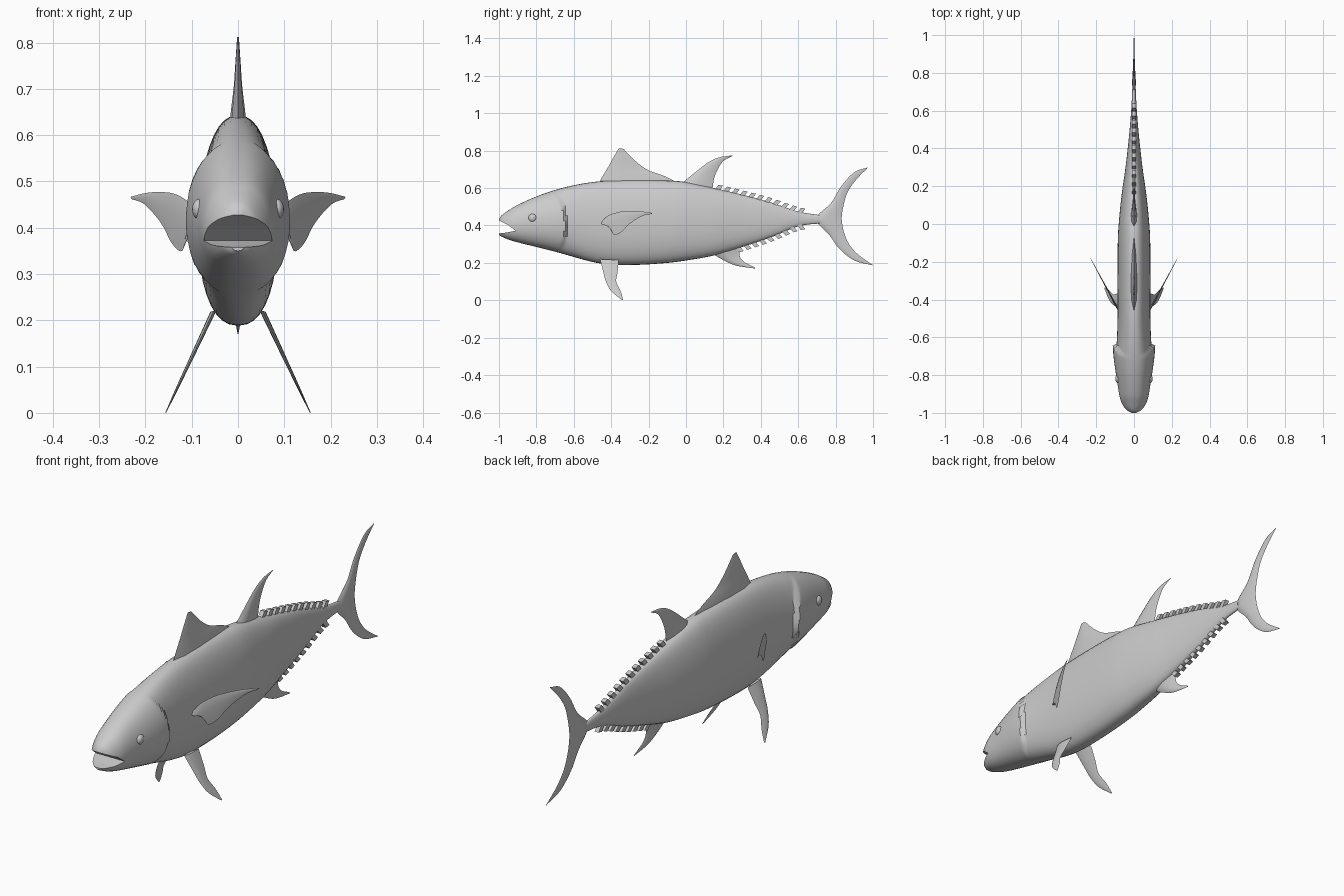
import bpy, bmesh, math
from mathutils import Matrix, Vector

if "Cube" in bpy.data.objects:
    bpy.data.objects.remove(bpy.data.objects["Cube"])


def spline(rows, n):
    """Smoothly resample rows of numbers, n steps per span."""
    def tangent(i, k):
        a, b = max(i - 1, 0), min(i + 1, len(rows) - 1)
        return (rows[b][k] - rows[a][k]) / (b - a)
    out = []
    for i in range(len(rows) - 1):
        for s in range(n):
            t = s / n
            h = (2*t**3 - 3*t**2 + 1, t**3 - 2*t**2 + t, 3*t**2 - 2*t**3, t**3 - t**2)
            out.append([h[0]*rows[i][k] + h[1]*tangent(i, k) + h[2]*rows[i+1][k] + h[3]*tangent(i+1, k)
                        for k in range(len(rows[0]))])
    return out + [list(rows[-1])]


def finish(name, bm, angle=40, mirror=False):
    bmesh.ops.recalc_face_normals(bm, faces=bm.faces)
    me = bpy.data.meshes.new(name)
    bm.to_mesh(me)
    bm.free()
    ob = bpy.data.objects.new(name, me)
    bpy.context.collection.objects.link(ob)
    if mirror:
        ob.modifiers.new("mirror", 'MIRROR')
    smooth(ob, angle)
    return ob


def smooth(ob, angle):
    bpy.ops.object.select_all(action='DESELECT')
    ob.select_set(True)
    bpy.context.view_layer.objects.active = ob
    bpy.ops.object.shade_smooth_by_angle(angle=math.radians(angle))


def loft(rings):
    """Skin closed rings of points and cap both ends."""
    bm = bmesh.new()
    vs = [[bm.verts.new(p) for p in r] for r in rings]
    m = len(vs[0])
    for a, b in zip(vs, vs[1:]):
        for j in range(m):
            bm.faces.new((a[j], a[(j+1) % m], b[(j+1) % m], b[j]))
    bm.faces.new(vs[0])
    bm.faces.new(vs[-1])
    return bm


def fin(name, rows, offset=None, n=5):
    """Rows: leading y, z, trailing y, z, half thickness."""
    rings = []
    for ly, lz, ty, tz, t in spline(rows, n):
        ring = []
        for c, w in ((0, 0), (.15, .8), (.4, 1), (.75, .6), (1, 0), (.75, -.6), (.4, -1), (.15, -.8)):
            y, z = ly + (ty - ly) * c, lz + (tz - lz) * c
            ring.append((w * max(t, .001) + (offset(y, z) if offset else 0), y, z))
        rings.append(ring)
    return finish(name, loft(rings), 50, offset is not None)


# Body: y, top z, bottom z, half width
stations = [(-1, .435, .35, .02), (-.985, .455, .34, .043), (-.95, .48, .325, .064),
            (-.9, .51, .31, .079), (-.8, .555, .285, .092), (-.7, .59, .26, .096),
            (-.6, .615, .232, .09), (-.5, .632, .205, .087), (-.4, .64, .19, .087),
            (-.25, .643, .19, .087), (-.1, .64, .2, .086), (0, .632, .213, .081),
            (.15, .6, .24, .066), (.3, .565, .285, .045), (.45, .525, .335, .028),
            (.6, .475, .395, .015), (.72, .455, .412, .009)]
profile = spline(stations, 9)
rings = []
for y, top, bot, hw in profile:
    ring = []
    for j in range(40):
        a = 2 * math.pi * j / 40
        c, s = math.cos(a), math.sin(a)
        z = (top + bot) / 2 + (top - bot) / 2 * s
        x = hw * math.copysign(abs(c) ** .85, c) * (1 - .07 * s)
        # gill cover flares out and then steps back to the body
        edge = -.64 - 2 * (z - .4) ** 2
        if -.86 < y < edge:
            x += .02 * ((y + .86) / (edge + .86)) ** 1.5 * c * abs(c)
        ring.append((x, y, z))
    rings.append(ring)
body = finish("body", loft(rings), 35)

# Open mouth cut with a wedge
wedge = [(-.912, .372), (-.95, .402), (-1.05, .452), (-1.05, .352), (-.96, .362)]
cutter = finish("mouth_cutter", loft([[(x, y, z) for y, z in wedge] for x in (-.2, .2)]))
cutter.hide_render = True
cut = body.modifiers.new("mouth", 'BOOLEAN')
cut.operation, cut.object, cut.solver = 'DIFFERENCE', cutter, 'EXACT'
bpy.context.view_layer.objects.active = body
bpy.ops.object.modifier_apply(modifier=cut.name)
bpy.data.objects.remove(cutter)
smooth(body, 35)

# Eyes
bm = bmesh.new()
bmesh.ops.create_uvsphere(bm, u_segments=20, v_segments=12, radius=1,
                          matrix=Matrix.Translation((.084, -.82, .44)) @ Matrix.Diagonal((.015, .022, .022, 1)))
finish("eyes", bm, 60, True)

# Single fins
fin("first_dorsal_fin", [(-.475, .61, -.01, .61, .02), (-.445, .665, -.11, .662, .014),
                         (-.415, .715, -.2, .695, .009), (-.39, .76, -.265, .74, .006),
                         (-.36, .812, -.335, .81, .002)])
fin("second_dorsal_fin", [(-.04, .61, .14, .58, .018), (.05, .685, .15, .65, .01), (.12, .738, .17, .70, .006),
                          (.18, .765, .2, .745, .004), (.25, .775, .245, .77, .001)])
fin("anal_fin", [(.13, .255, .3, .295, .016), (.2, .215, .285, .25, .009),
                 (.27, .185, .305, .21, .005), (.37, .17, .366, .177, .001)])
fin("tail_fin", [(.97, .71, .968, .705, .001), (.9, .685, .91, .645, .003), (.83, .61, .865, .58, .005),
                 (.775, .52, .843, .51, .007), (.705, .455, .833, .45, .01), (.705, .412, .835, .41, .01),
                 (.765, .35, .846, .36, .007), (.82, .275, .872, .30, .005), (.9, .213, .92, .245, .003),
                 (1, .187, .997, .19, .001)])

# Paired fins
fin("pectoral_fins", [(-.46, .41, -.40, .39, .006), (-.42, .45, -.385, .35, .005), (-.36, .472, -.345, .365, .004),
                      (-.3, .477, -.3, .41, .003), (-.24, .475, -.235, .45, .002), (-.18, .467, -.182, .462, .001)],
    lambda y, z: .08 + .54 * (y + .46))
fin("pelvic_fins", [(-.46, .22, -.36, .215, .006), (-.442, .15, -.366, .15, .005), (-.428, .1, -.373, .1, .004),
                    (-.4, .05, -.35, .05, .003), (-.342, .0, -.336, .003, .001)],
    lambda y, z: .06 + (.205 - z) * .47)

# Finlet rows along back and belly: slanted blocks
for name, count, y0, y1, side in (("upper_finlets", 11, .175, .615, 1), ("lower_finlets", 9, .285, .615, -1)):
    bm = bmesh.new()
    for i in range(count):
        y = y0 + (y1 - y0) * i / (count - 1)
        near = min(profile, key=lambda p: abs(p[0] - y))
        other = profile[profile.index(near) + 1]
        col = 1 if side > 0 else 2
        slope = (other[col] - near[col]) / (other[0] - near[0])
        z = near[col] + slope * (y - near[0]) + side * .006
        shear = Matrix.Identity(4)
        shear[1][2] = side * .45
        bmesh.ops.create_cube(bm, size=1, matrix=Matrix.Translation((0, y, z))
                              @ Matrix.Rotation(math.atan(slope), 4, 'X') @ shear
                              @ Matrix.Diagonal((.02, .024, .034, 1)))
    finish(name, bm, 30)
